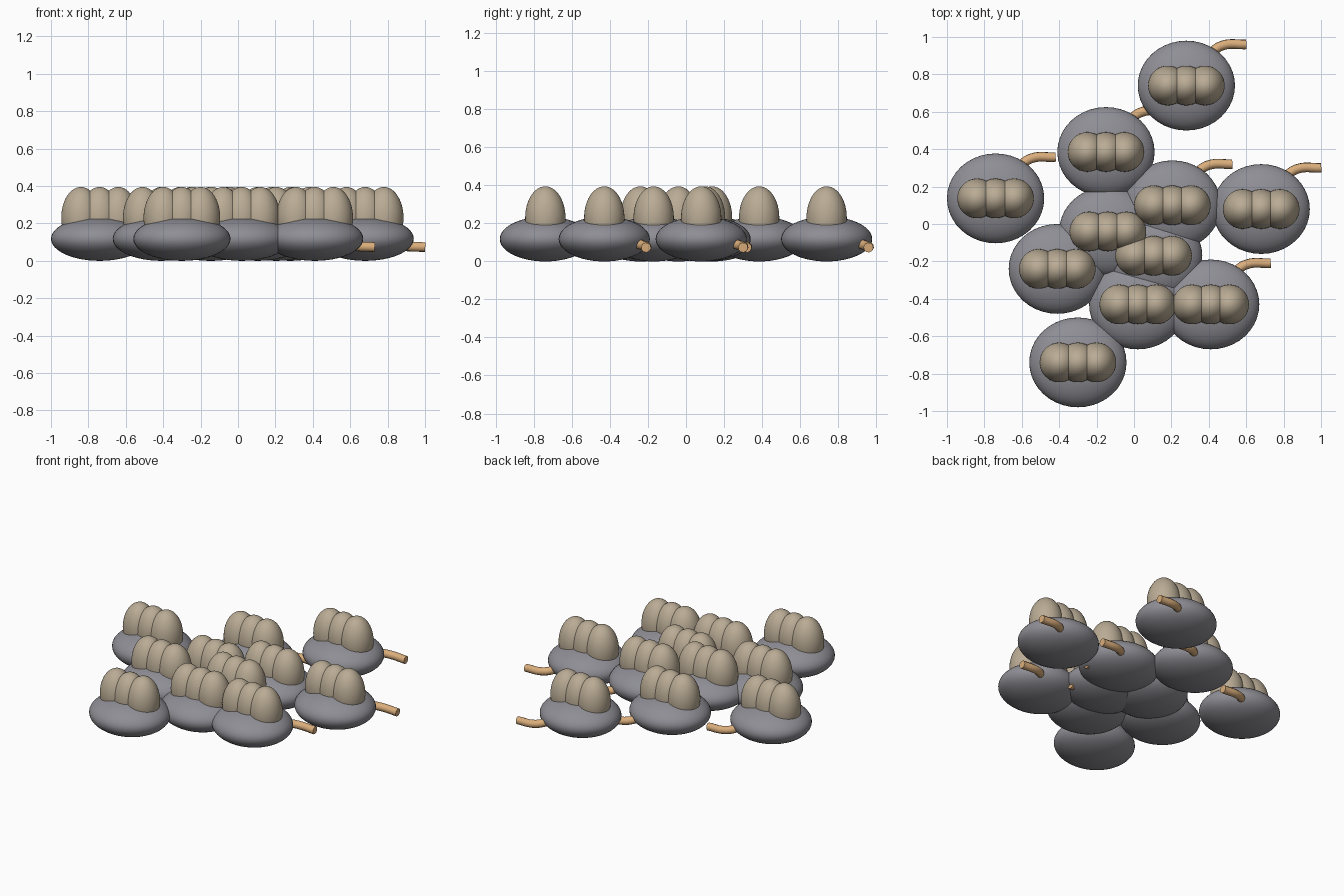
import bpy
from mathutils import Vector

cube = bpy.data.objects.get("Cube")
if cube:
    bpy.data.objects.remove(cube, do_unlink=True)


def material(name, rgb):
    mat = bpy.data.materials.new(name)
    mat.use_nodes = True
    mat.diffuse_color = (*rgb, 1)
    mat.node_tree.nodes["Principled BSDF"].inputs["Base Color"].default_value = (*rgb, 1)
    return mat


GREY = material("slate_grey", (0.27, 0.27, 0.30))
TAN = material("warm_tan", (0.49, 0.41, 0.30))
ORANGE = material("light_orange", (0.70, 0.42, 0.20))


def ellipsoid(name, centre, radii, mat):
    bpy.ops.mesh.primitive_uv_sphere_add(segments=40, ring_count=24, radius=1, location=centre)
    obj = bpy.context.object
    obj.name = name
    obj.scale = radii
    bpy.ops.object.transform_apply(location=False, rotation=False, scale=True)
    bpy.ops.object.shade_smooth()
    obj.data.materials.append(mat)


def tube(name, centre, path, radius, mat):
    curve = bpy.data.curves.new(name, "CURVE")
    curve.dimensions = "3D"
    curve.bevel_depth = radius
    curve.bevel_resolution = 3
    curve.resolution_u = 8
    curve.use_fill_caps = True
    spline = curve.splines.new("BEZIER")
    spline.bezier_points.add(len(path) - 1)
    for point, co in zip(spline.bezier_points, path):
        point.co = Vector(co)
        point.handle_left_type = point.handle_right_type = "AUTO"
    curve.materials.append(mat)
    obj = bpy.data.objects.new(name, curve)
    obj.location = centre
    bpy.context.collection.objects.link(obj)


# Plan position of each unit in the cluster
UNITS = [(0.28, 0.74), (-0.15, 0.385), (-0.74, 0.137), (0.205, 0.10), (0.68, 0.08),
         (-0.14, -0.04), (0.105, -0.17), (-0.41, -0.24), (0.02, -0.43), (0.41, -0.43),
         (-0.30, -0.74)]
TAIL = [(0.085, 0.09, 0.115), (0.135, 0.175, 0.093), (0.195, 0.215, 0.08), (0.32, 0.22, 0.073)]

for n, (x, y) in enumerate(UNITS, 1):
    # Flattened body
    ellipsoid(f"body_{n}", (x, y, 0.118), (0.26, 0.24, 0.118), GREY)
    # Row of three egg-shaped humps
    for k, dx in enumerate((-0.1, 0, 0.1), 1):
        ellipsoid(f"hump_{n}_{k}", (x + dx, y, 0.23), (0.105, 0.106, 0.165), TAN)
    # Bent tail leaving the rear underside
    tube(f"tail_{n}", (x, y, 0), TAIL, 0.026, ORANGE)
